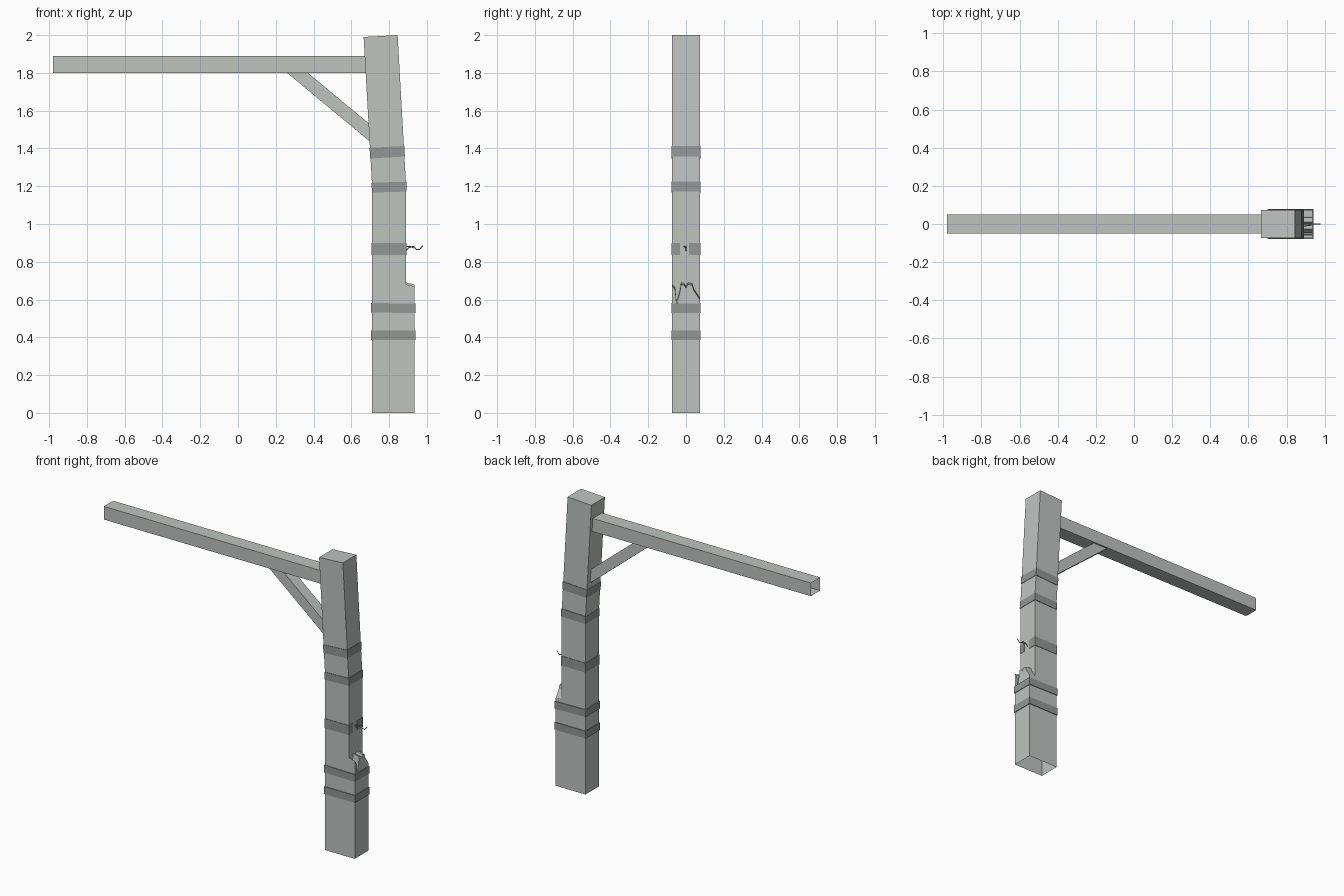
import bpy, bmesh
from math import radians

cube = bpy.data.objects.get("Cube")
if cube:
    bpy.data.objects.remove(cube, do_unlink=True)


def material(name, rgb):
    m = bpy.data.materials.new(name)
    m.use_nodes = True
    m.diffuse_color = (*rgb, 1)
    m.node_tree.nodes["Principled BSDF"].inputs["Base Color"].default_value = (*rgb, 1)
    return m


WOOD = material("pale grey wood", (0.52, 0.55, 0.53))
STRAP = material("dark grey strap", (0.29, 0.31, 0.30))


def finish(name, bm, mat, fix_normals=True):
    if fix_normals:
        bmesh.ops.recalc_face_normals(bm, faces=bm.faces)
    me = bpy.data.meshes.new(name)
    bm.to_mesh(me)
    bm.free()
    me.materials.append(mat)
    ob = bpy.data.objects.new(name, me)
    bpy.context.scene.collection.objects.link(ob)
    return ob


# Post: open-bottomed shell, with a thick splintered base and a leaning top
L, R, OUT, D = 0.71, 0.89, 0.935, 0.073
KINK = 1.2
splinters = [(-D, 0.67), (-0.058, 0.655), (-0.052, 0.6), (-0.048, 0.51),
             (-0.045, 0.59), (-0.031, 0.645), (-0.027, 0.68), (-0.008, 0.675),
             (0.0, 0.66), (0.01, 0.68), (0.033, 0.675), (0.04, 0.65), (D, 0.6)]
bm = bmesh.new()
V = lambda x, y, z: bm.verts.new((x, y, z))
outer = [V(OUT, y, z) for y, z in splinters]
inner = [V(R, y, z + 0.01) for y, z in splinters]
base = [V(L, -D, 0), V(OUT, -D, 0), V(OUT, D, 0), V(L, D, 0)]
kink = [V(L, -D, KINK), V(R, -D, KINK), V(R, D, KINK), V(L, D, KINK)]
top = [V(0.665, -D, 1.99), V(0.845, -D, 2), V(0.845, D, 2), V(0.665, D, 1.99)]
F = bm.faces.new
F([base[1], base[2]] + outer[::-1])
F(inner + [kink[2], kink[1]])
for i in range(len(outer) - 1):
    F([outer[i], outer[i + 1], inner[i + 1], inner[i]])
F([base[0], base[1], outer[0], inner[0], kink[1], kink[0]])
F([base[3], kink[3], kink[2], inner[-1], outer[-1], base[2]])
F([base[0], kink[0], kink[3], base[3]])
for i in range(4):
    j = (i + 1) % 4
    F([kink[i], kink[j], top[j], top[i]])
F(top)
finish("post", bm, WOOD)


def prism(name, outline, half, caps=True):
    """Extrude an x-z outline across y; without caps only the long sides remain."""
    bm = bmesh.new()
    rings = [[bm.verts.new((x, s * half, z)) for x, z in outline] for s in (-1, 1)]
    n = len(outline)
    for i in range(n):
        j = (i + 1) % n
        if not caps and i % 2:
            continue
        bm.faces.new([rings[0][i], rings[0][j], rings[1][j], rings[1][i]])
    for ring in rings:
        bm.faces.new(ring)
    return finish(name, bm, WOOD)


# Crossbeam is an open-ended tube, the brace a slanted strut below it
prism("crossbeam", [(-0.98, 1.80), (0.70, 1.80), (0.70, 1.89), (-0.98, 1.89)], 0.05, caps=False)
prism("brace", [(0.26, 1.80), (0.37, 1.80), (0.71, 1.518), (0.71, 1.427)], 0.04)


def strap(name, x, z, width, height, tilt=0, gap=None, d=D + 0.003):
    """Thin band wrapped round the post, optionally torn open on the +x side."""
    w = width / 2
    path = [(w, d), (-w, d), (-w, -d), (w, -d)]
    if gap:
        path = [(w, gap[1])] + path + [(w, gap[0])]
    bm = bmesh.new()
    rings = [[bm.verts.new((px, py, s * height / 2)) for px, py in path] for s in (-1, 1)]
    n = len(path)
    for i in range(n - 1 if gap else n):
        j = (i + 1) % n
        bm.faces.new([rings[0][i], rings[0][j], rings[1][j], rings[1][i]])
    ob = finish(name, bm, STRAP, fix_normals=False)
    ob.location = (x, 0, z)
    ob.rotation_euler.y = radians(tilt)
    mod = ob.modifiers.new("thickness", "SOLIDIFY")
    mod.thickness, mod.offset, mod.use_even_offset = 0.006, -1, True


strap("lower_strap", 0.8225, 0.41, 0.235, 0.05, d=D + 0.005)
strap("second_strap", 0.8225, 0.555, 0.235, 0.05, 1, d=D + 0.005)
strap("torn_strap", 0.80, 0.868, 0.184, 0.065, gap=(-0.032, 0.016))
strap("kink_strap", 0.80, 1.195, 0.184, 0.052, -1.8)
strap("upper_strap", 0.79, 1.38, 0.184, 0.056, -3.2)

# Loose strands hanging out of the torn strap
strands = {
    "long_strand": [(0.885, 0, 0.855), (0.905, 0, 0.875), (0.93, 0, 0.882),
                    (0.945, 0, 0.865), (0.96, 0, 0.864), (0.978, 0, 0.885)],
    "short_strand": [(0.885, -0.012, 0.88), (0.91, -0.008, 0.882), (0.93, -0.005, 0.873)],
}
for name, pts in strands.items():
    cu = bpy.data.curves.new(name, "CURVE")
    cu.dimensions = "3D"
    cu.bevel_depth, cu.bevel_resolution = 0.003, 0
    cu.use_fill_caps = True
    sp = cu.splines.new("POLY")
    sp.points.add(len(pts) - 1)
    for p, co in zip(sp.points, pts):
        p.co = (*co, 1)
    cu.materials.append(STRAP)
    bpy.context.scene.collection.objects.link(bpy.data.objects.new(name, cu))
